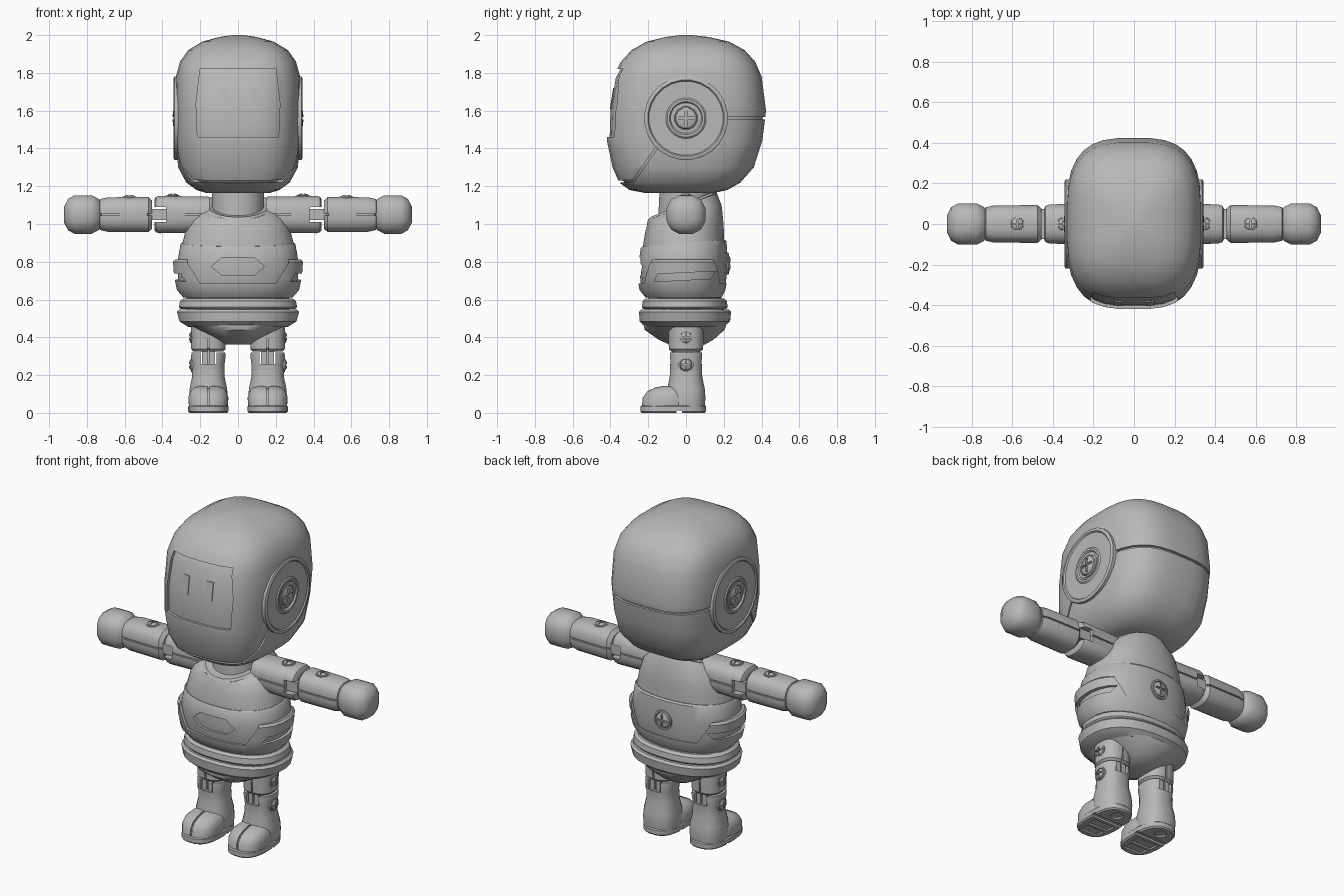
import bpy, bmesh, math
from mathutils import Matrix, Vector

if "Cube" in bpy.data.objects:
    bpy.data.objects.remove(bpy.data.objects["Cube"])

grey = bpy.data.materials.new("plain_grey")
grey.diffuse_color = (0.48, 0.48, 0.48, 1)
grey.use_nodes = True
grey.node_tree.nodes["Principled BSDF"].inputs["Base Color"].default_value = grey.diffuse_color
I4 = Matrix.Identity(4)
ALONG_X = Matrix.Rotation(math.pi / 2, 4, 'Y')


def finish(name, bm, mat=I4):
    bmesh.ops.transform(bm, matrix=mat, verts=bm.verts)
    bmesh.ops.recalc_face_normals(bm, faces=bm.faces)
    me = bpy.data.meshes.new(name)
    bm.to_mesh(me)
    bm.free()
    me.materials.append(grey)
    ob = bpy.data.objects.new(name, me)
    bpy.context.collection.objects.link(ob)
    return ob


def loft(name, rings, n=2.0, seg=24, mat=I4, shrink=0.0):
    """Stack rounded-square rings: (z, half width, y front, y back, tilt)."""
    bm = bmesh.new()
    zs = [r[0] for r in rings]
    zc, zh = (min(zs) + max(zs)) / 2, (max(zs) - min(zs)) / 2
    loops = []
    for r in rings:
        z, hx = r[0], r[1]
        yf, yb = (r[2], r[3]) if len(r) > 3 else (-hx, hx)
        tilt = r[4] if len(r) > 4 else 0
        z = zc + (z - zc) * (1 - shrink / zh)
        cy, hy, hx = (yf + yb) / 2, (yb - yf) / 2 - shrink, hx - shrink
        loop = []
        for i in range(seg):
            a = 2 * math.pi * (i + 0.5) / seg
            c, s = math.cos(a), math.sin(a)
            x = hx * math.copysign(abs(c) ** (2 / n), c)
            y = cy + hy * math.copysign(abs(s) ** (2 / n), s)
            loop.append(bm.verts.new((x, y, z + tilt * y)))
        loops.append(loop)
    for a, b in zip(loops, loops[1:]):
        for i in range(seg):
            j = (i + 1) % seg
            bm.faces.new((a[i], a[j], b[j], b[i]))
    bm.faces.new(loops[0])
    bm.faces.new(loops[-1])
    return finish(name, bm, mat)


def prism(name, pts, axis, lo, hi):
    """Extrude a 2D outline along x (points are y,z) or y (points are x,z)."""
    bm = bmesh.new()
    ends = [[bm.verts.new((d, u, v) if axis == 'x' else (u, d, v)) for u, v in pts]
            for d in (lo, hi)]
    k = len(pts)
    for i in range(k):
        j = (i + 1) % k
        bm.faces.new((ends[0][i], ends[0][j], ends[1][j], ends[1][i]))
    bm.faces.new(ends[0])
    bm.faces.new(ends[1])
    return finish(name, bm)


def box(name, x0, x1, y0, y1, z0, z1):
    return prism(name, [(x0, z0), (x1, z0), (x1, z1), (x0, z1)], 'y', y0, y1)


def cut(ob, *cutters, op='DIFFERENCE'):
    bpy.context.view_layer.objects.active = ob
    for c in cutters:
        m = ob.modifiers.new("cut", 'BOOLEAN')
        m.operation, m.solver, m.object = op, 'EXACT', c
        bpy.ops.object.modifier_apply(modifier=m.name)
        bpy.data.objects.remove(c)
    return ob


def screw(name, loc, direction, r):
    mat = Matrix.Translation(loc) @ Vector(direction).to_track_quat('Z', 'Y').to_matrix().to_4x4()
    ob = loft(name, [(-0.02, r), (0.004, r), (0.005, r * .85), (-0.004, r * .8),
                     (0.006, r * .74), (0.012, r * .55), (0.014, r * .2)], 2, 12)
    w, l = r * .09, r * .6
    cut(ob, box("slot_a", -w, w, -l, l, 0.003, 0.05), box("slot_b", -l, l, -w, w, 0.003, 0.05))
    ob.data.transform(mat)
    return ob


def mirror(*obs):
    for ob in obs:
        me = ob.data.copy()
        me.transform(Matrix.Scale(-1, 4, (1, 0, 0)))
        me.flip_normals()
        new = bpy.data.objects.new(ob.name + "_mirrored", me)
        bpy.context.collection.objects.link(new)


# Helmet shell with visor opening and panel seams over an inner core
HEAD = [(1.165, .17, -.22, .15), (1.18, .22, -.3, .22), (1.22, .275, -.355, .29),
        (1.30, .318, -.39, .36), (1.44, .33, -.42, .405), (1.6, .335, -.415, .425),
        (1.78, .33, -.387, .402), (1.86, .308, -.345, .367), (1.92, .265, -.29, .312),
        (1.965, .19, -.21, .23), (1.99, .1, -.11, .12), (2.0, .03, -.03, .03)]
visor = [(-.2, 1.82), (.2, 1.82), (.222, 1.64), (.215, 1.46), (-.215, 1.46), (-.222, 1.64)]
jaw = [(-.5, 1.211), (-.275, 1.222), (-.13, 1.43), (-.14, 1.437), (-.282, 1.234), (-.5, 1.223)]
helmet = loft("helmet", HEAD, 3.1, 32)
cut(helmet, prism("visor_cut", visor, 'y', -.6, -.2), prism("jaw_seam", jaw, 'x', -.5, .5),
    box("back_seam", -.5, .5, .15, .6, 1.552, 1.566))
loft("helmet_core", HEAD, 3.1, 32, shrink=.014)
for side in (-1, 1):
    eye = loft("eye", HEAD, 3.1, 32, shrink=.009)
    x = side * .08
    cut(eye, box("eye_cut", x - .02, x + .02, -.6, -.2, 1.61, 1.72), op='INTERSECT')

# Ear discs
ear = loft("ear_disc", [(0, .222), (.036, .222), (.041, .213), (.041, .203), (.034, .197),
                        (.034, .108), (.04, .1), (.04, .088), (.028, .078)], 2, 24,
           Matrix.Translation((.3, 0, 1.56)) @ ALONG_X)
mirror(ear, screw("ear_screw", (.332, 0, 1.56), (1, 0, 0), .074))

# Neck and tilted collar
loft("neck", [(1.0, .14, -.15, .13), (1.2, .14, -.14, .14)], 2, 24)
loft("collar", [(1.04, .195, -.215, .17, .4), (1.1, .185, -.205, .165, .4),
                (1.112, .17, -.19, .155, .4), (1.1, .13, -.15, .12, .4),
                (1.05, .125, -.145, .115, .4)], 2, 24)

# Torso, chest band with buckle recess, and belly belt with side slots
loft("torso", [(.59, .265, -.19, .17), (.66, .3, -.222, .19), (.78, .31, -.235, .205),
               (.88, .3, -.23, .205), (.98, .275, -.217, .2, .1), (1.05, .245, -.205, .19, .25),
               (1.1, .185, -.195, .165, .38)], 2.3, 28)
band = loft("chest_band", [(.61, .285, -.21, .19), (.68, .317, -.24, .212),
                           (.8, .322, -.251, .222, .03), (.89, .306, -.242, .216, .08),
                           (.9, .298, -.234, .208, .08)], 2.3, 28)
hexagon = [(-.14, .775), (-.085, .728), (.085, .728), (.14, .775), (.085, .822), (-.085, .822)]
cut(band, prism("buckle_cut", hexagon, 'y', -.4, -.15))
belt = loft("belly_belt", [(.61, .29, -.215, .19), (.65, .325, -.247, .21),
                           (.72, .34, -.26, .222), (.8, .346, -.262, .228),
                           (.812, .335, -.252, .218)], 2.3, 28)
dip = [(-.28, .9), (-.265, .79), (-.2, .685), (.2, .685), (.265, .79), (.28, .9)]
slot = [(-.17, .695), (.13, .71), (.16, .75), (-.15, .735)]
cut(belt, prism("dip_cut", dip, 'y', -.5, .5), prism("slot_cut", slot, 'x', -.5, .5))
screw("back_screw", (0, .222, .79), (0, 1, 0), .06)

# Pelvis: two rings around a bowl
loft("waist_ring", [(.55, .305, -.228, .215), (.56, .315, -.235, .222), (.593, .308, -.23, .217),
                    (.606, .29, -.215, .2)], 2.3, 28)
loft("hip_ring", [(.455, .265, -.215, .2), (.485, .312, -.247, .235), (.535, .325, -.25, .24),
                  (.548, .312, -.238, .228)], 2.3, 28)
loft("pelvis_bowl", [(.362, .07, -.09, .1), (.39, .12, -.15, .15), (.44, .215, -.22, .205),
                     (.48, .285, -.23, .22), (.62, .265, -.2, .185)], 2.3, 28)

# Arms: seamed lofts along x, joined by an elbow tongue
ARM = Matrix.Translation((0, 0, 1.05)) @ ALONG_X
UPPER = [(.15, .095), (.415, .1), (.435, .094), (.443, .08)]
FORE = [(.455, .075), (.475, .094), (.69, .092), (.73, .083), (.742, .06)]
parts = []
for name, rings in (("upper_arm", UPPER), ("forearm", FORE)):
    shell = loft(name, rings, 2.7, 20, ARM)
    core = loft(name + "_core", rings, 2.7, 20, ARM, .008)
    cut(shell, box("arm_seam", .1, .8, -.2, .2, 1.046, 1.055))
    if name == "upper_arm":
        for ob in (shell, core):
            cut(ob, box("elbow_cut", .38, .6, -.2, .2, 1.01, 1.09))
    parts += [shell, core]
parts.append(box("elbow_tongue", .365, .48, -.075, .075, 1.02, 1.08))
parts.append(loft("hand", [(.715, .045), (.738, .085), (.775, .105), (.865, .105),
                           (.9, .085), (.92, .045)], 2.5, 12, ARM))
for x, z in ((.345, 1.147), (.575, 1.14)):
    parts.append(screw("arm_screw", (x, 0, z), (0, 0, 1), .04))

# Legs: thigh, knee tongue, boot shaft
LX = .157
LEG = Matrix.Translation((LX, 0, 0))
THIGH = [(.325, .08), (.338, .092), (.5, .094)]
thigh = loft("thigh", THIGH, 2.5, 20, LEG)
cut(thigh, box("thigh_seam", LX - .005, LX + .005, -.2, .2, .2, .6))
shin = loft("boot_shaft", [(.03, .1), (.08, .104), (.13, .1), (.19, .087), (.25, .086),
                           (.3, .092), (.32, .09)], 2.5, 20, LEG)
cut(shin, box("knee_cut", LX - .042, LX + .042, -.2, .2, .26, .4))
parts += [thigh, shin, loft("thigh_core", THIGH, 2.5, 20, LEG, .008),
          box("knee_tongue_inner", LX - .034, LX - .005, -.075, .075, .25, .35),
          box("knee_tongue_outer", LX + .005, LX + .034, -.075, .075, .25, .35),
          box("knee_core", LX - .03, LX + .03, -.065, .065, .25, .35)]
for z in (.4, .255):
    parts.append(screw("leg_screw", (LX + .088, 0, z), (1, 0, 0), .04))

# Feet: split toe cap and a sole with treads
TOE = [(.03, .103, -.235, .02), (.08, .107, -.23, .02), (.115, .096, -.205, .01),
       (.135, .075, -.16, -.005), (.143, .045, -.12, -.03)]
toe = loft("toe_cap", TOE, 2.6, 24, LEG)
cut(toe, box("toe_seam", LX - .005, LX + .005, -.4, .1, 0, .3))
sole = loft("sole", [(0, .1, -.235, .1), (.008, .108, -.243, .107), (.034, .108, -.243, .107),
                     (.04, .102, -.237, .101)], 2.7, 24, LEG)
cut(sole, box("arch_cut", LX - .2, LX + .2, -.05, -.02, -.1, .012),
    box("tread_front", LX - .06, LX + .06, -.205, -.145, -.1, .01),
    box("tread_mid", LX - .07, LX + .07, -.13, -.07, -.1, .01),
    loft("heel_hole", [(-.1, .035), (.01, .035)], 2, 12, Matrix.Translation((LX, .04, 0))))
parts += [toe, loft("toe_core", TOE, 2.6, 24, LEG, .01), sole]
mirror(*parts)

# Smooth shading with sharp edges kept
for ob in bpy.context.collection.objects:
    ob.select_set(True)
    bpy.context.view_layer.objects.active = ob
bpy.ops.object.shade_smooth_by_angle(angle=math.radians(35))
